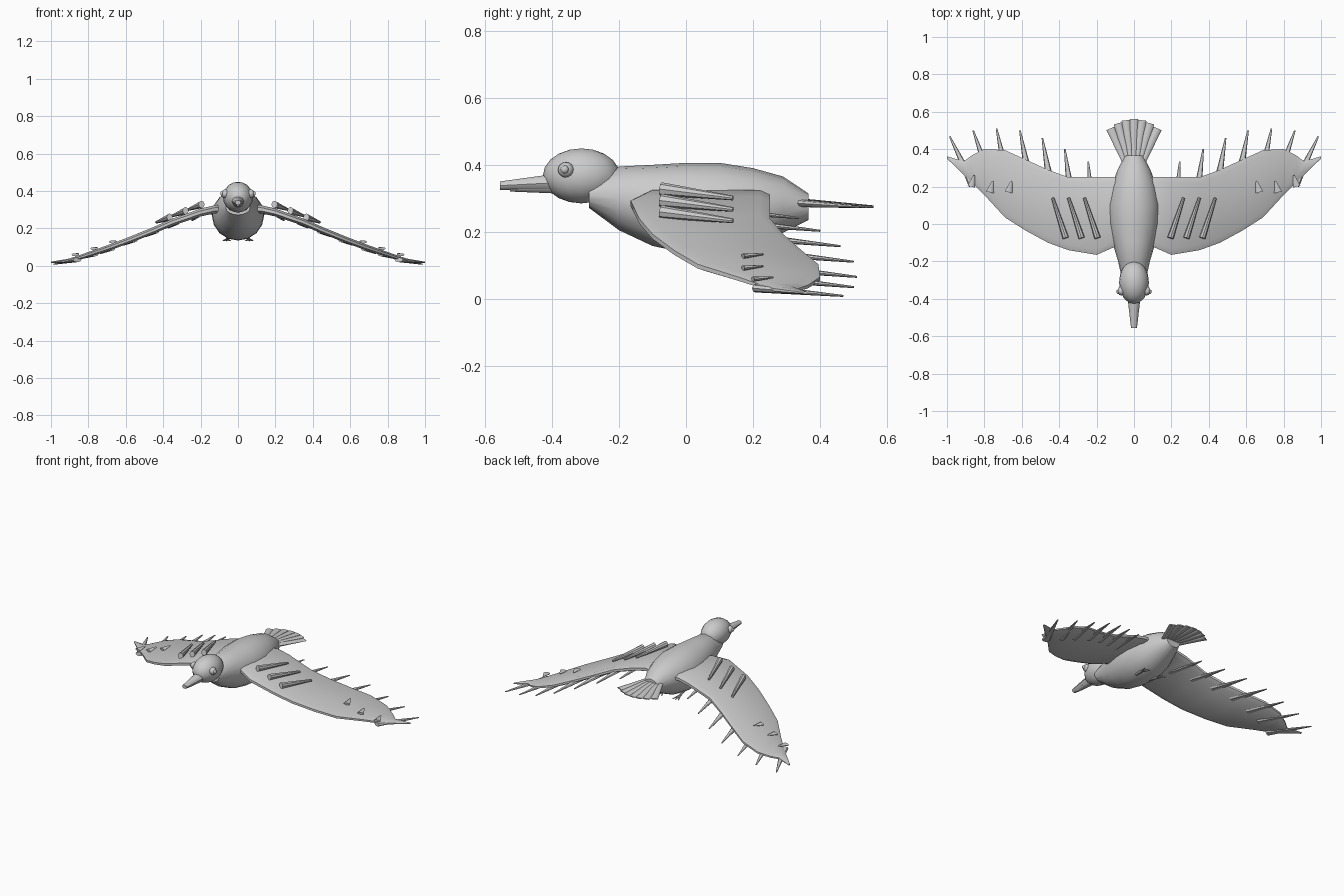
import bpy, bmesh, math
from mathutils import Vector

cube = bpy.data.objects.get("Cube")
if cube:
    bpy.data.objects.remove(cube)

grey = bpy.data.materials.new("plain_grey")
grey.use_nodes = True
grey.diffuse_color = (0.6, 0.6, 0.6, 1)
grey.node_tree.nodes["Principled BSDF"].inputs["Base Color"].default_value = (0.6, 0.6, 0.6, 1)


def finish(name, bm, mirror=False, angle=40):
    """Turn a bmesh into a smooth object, optionally mirrored across x."""
    bmesh.ops.recalc_face_normals(bm, faces=bm.faces)
    mesh = bpy.data.meshes.new(name)
    bm.to_mesh(mesh)
    bm.free()
    mesh.materials.append(grey)
    obj = bpy.data.objects.new(name, mesh)
    bpy.context.collection.objects.link(obj)
    bpy.ops.object.select_all(action='DESELECT')
    obj.select_set(True)
    bpy.context.view_layer.objects.active = obj
    bpy.ops.object.shade_smooth_by_angle(angle=math.radians(angle))
    if mirror:
        obj.modifiers.new("mirror", 'MIRROR').use_mirror_merge = False
    return obj


def loft(name, rings, mirror=False, angle=40):
    """Skin a row of closed rings and cap both ends."""
    bm = bmesh.new()
    loops = [[bm.verts.new(p) for p in ring] for ring in rings]
    n = len(loops[0])
    for a, b in zip(loops, loops[1:]):
        for i in range(n):
            j = (i + 1) % n
            bm.faces.new((a[i], a[j], b[j], b[i]))
    bm.faces.new(loops[0])
    bm.faces.new(loops[-1])
    return finish(name, bm, mirror, angle)


def oval(center, side, up, n):
    turns = [2 * math.pi * i / n for i in range(n)]
    return [center + side * math.cos(t) + up * math.sin(t) for t in turns]


def blade(name, start, end, size0, size1, mirror=True, n=8):
    """Tapered oval rod; sizes are (half width, half height)."""
    start, end = Vector(start), Vector(end)
    side = (end - start).cross(Vector((0, 0, 1))).normalized()
    up = side.cross(end - start).normalized()
    rings = [oval(p, side * w, up * h, n)
             for p, (w, h) in ((start, size0), (end, size1))]
    return loft(name, rings, mirror)


def ball(name, center, radii, mirror=False, u=16, v=10):
    bm = bmesh.new()
    bmesh.ops.create_uvsphere(bm, u_segments=u, v_segments=v, radius=1)
    bmesh.ops.scale(bm, vec=radii, verts=bm.verts)
    bmesh.ops.translate(bm, vec=center, verts=bm.verts)
    return finish(name, bm, mirror, 60)


# Body: y, half width, top, bottom
BODY = [(-.29, .065, .35, .272), (-.2, .085, .395, .205), (-.1, .115, .40, .158),
        (0, .136, .406, .137), (.1, .14, .406, .135), (.2, .122, .39, .155),
        (.29, .088, .365, .198), (.365, .05, .315, .235)]
loft("body", [oval(Vector((0, y, (t + b) / 2)), Vector((w, 0, 0)),
                   Vector((0, 0, (t - b) / 2)), 16) for y, w, t, b in BODY], angle=50)

# Head, beak and eyes
ball("head", (0, -.312, .367), (.08, .115, .082))
blade("upper_beak", (0, -.40, .346), (0, -.555, .338), (.034, .027), (.016, .013), False, 10)
blade("lower_beak", (0, -.39, .328), (0, -.525, .327), (.026, .014), (.011, .007), False, 10)
ball("eye", (.068, -.358, .385), (.021, .024, .023), True, 12, 8)
ball("pupil", (.086, -.362, .386), (.009, .012, .012), True, 10, 6)

# Wings: x, leading y, trailing y, height, half thickness
WING = [(.05, -.1, .25, .298, .022), (.12, -.13, .25, .303, .022),
        (.2, -.165, .25, .285, .021), (.35, -.14, .25, .233, .019),
        (.46, -.1, .29, .186, .018), (.58, -.035, .345, .138, .017),
        (.69, .035, .395, .097, .016), (.8, .155, .4, .06, .014),
        (.87, .225, .365, .037, .012), (.91, .262, .335, .027, .01),
        (1, .35, .362, .018, .004)]


def wing_ring(x, lead, trail, z, h):
    ring = []
    for edge, inward in ((lead, 1), (trail, -1)):
        inset = inward * min(.03, (trail - lead) / 4)
        rows = ((inset, -h), (0, -h * .4), (0, h * .4), (inset, h))
        ring += [(x, edge + dy, z + dz * inward) for dy, dz in rows]
    # the trailing half is listed top to bottom so that the ring closes
    return ring


def wing_height(x):
    for a, b in zip(WING, WING[1:]):
        if x <= b[0]:
            return a[3] + (b[3] - a[3]) * (x - a[0]) / (b[0] - a[0])
    return WING[-1][3]


loft("wing", [wing_ring(*s) for s in WING], True, 50)

# Flight feathers along the trailing edge: tip x, tip y, sideways lean
FLIGHT = [(.245, .335, .02), (.37, .4, .035), (.49, .46, .045), (.61, .5, .05),
          (.735, .51, .055), (.86, .5, .09), (.985, .468, .125)]
for i, (x, y, lean) in enumerate(FLIGHT):
    z = wing_height(x - lean)
    blade(f"flight_feather_{i + 1}", (x - lean, y - .26, z - .008),
          (x, y, max(z - .035, .009)), (.025, .013), (.004, .003))

# Long covert feathers on the upper wing
for i in range(3):
    x = .195 + .085 * i
    z = .328 - .034 * i
    blade(f"long_covert_{i + 1}", (x, -.075, z), (x + .07, .14, z - .027),
          (.017, .02), (.008, .007))

# Small covert feathers near the wing tip
for i, (x, y) in enumerate(((.64, .18), (.74, .18), (.84, .21))):
    z = wing_height(x) + .014
    blade(f"small_covert_{i + 1}", (x + .03, y - .01, z - .002),
          (x + .015, y + .05, z + .004), (.021, .008), (.004, .003))

# Tail fan
for i in range(-3, 4):
    a = math.radians(9.5 * i)
    tip = (math.sin(a) * .265, .56 - .0055 * i * i, .275)
    blade(f"tail_feather_{i + 4}", (.008 * i, .28, .292 - .001 * abs(i)), tip,
          (.014, .014), (.023, .004), False)

# Legs trailing under the belly, each with three toes
blade("leg", (.05, .08, .155), (.06, .15, .142), (.011, .011), (.007, .007))
for i in (-1, 0, 1):
    blade(f"toe_{i + 2}", (.06, .145, .142), (.06 + .02 * i, .195, .134),
          (.006, .006), (.003, .003))
